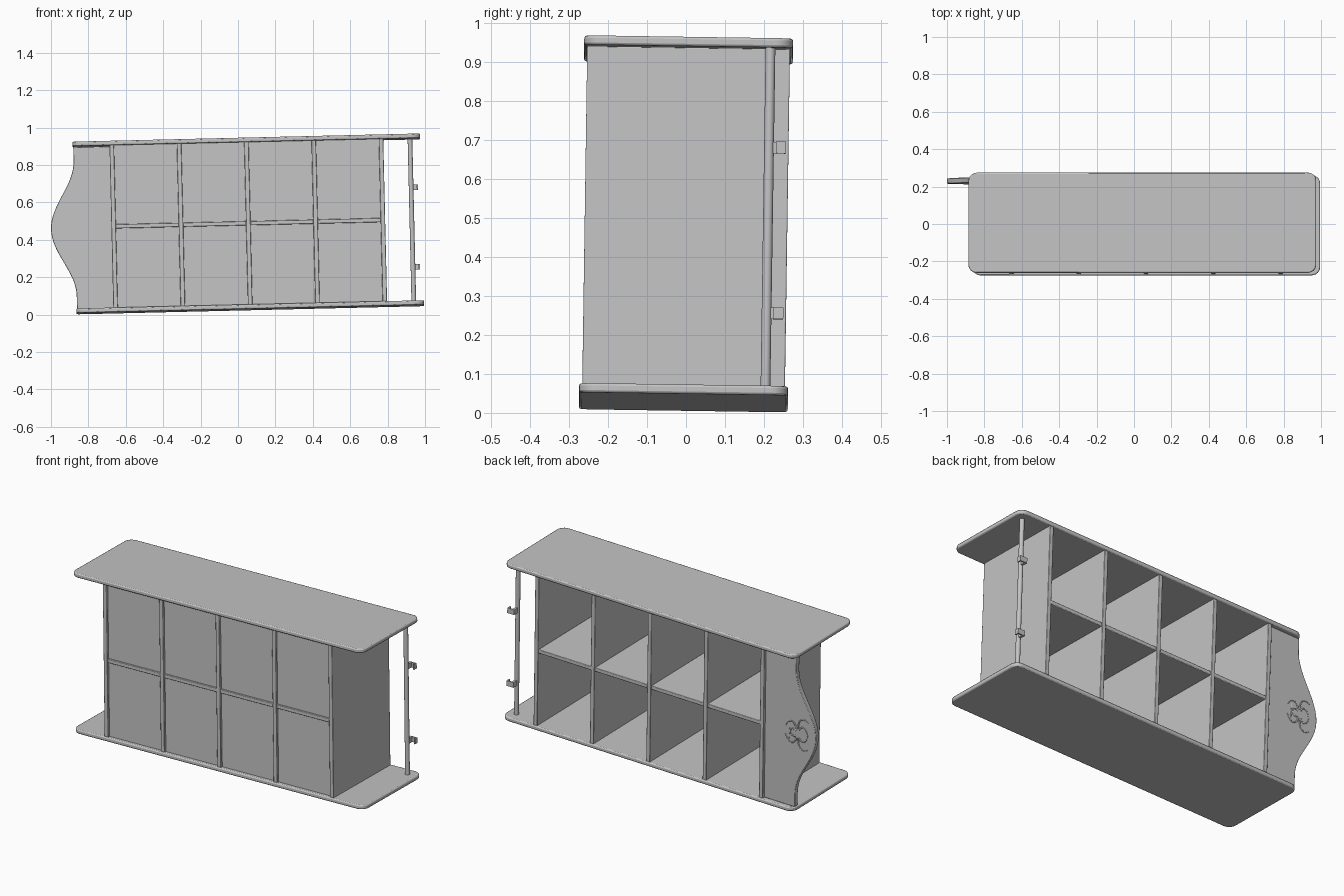
import bpy, bmesh, math
from mathutils import Matrix, Vector

cube = bpy.data.objects.get("Cube")
if cube:
    bpy.data.objects.remove(cube, do_unlink=True)

grey = bpy.data.materials.new("plain grey")
grey.use_nodes = True
COLOR = (0.55, 0.55, 0.55, 1)
grey.diffuse_color = COLOR
for node in grey.node_tree.nodes:
    if node.type == 'BSDF_PRINCIPLED':
        node.inputs["Base Color"].default_value = COLOR

# The whole unit leans slightly, so every part shares this placement
LEAN = (Matrix.Translation((0.055, 0, 0.485))
        @ Matrix.Rotation(math.radians(-0.85), 4, 'X')
        @ Matrix.Rotation(math.radians(-1.35), 4, 'Y'))

HALF_L, HALF_D, HALF_H = 0.93, 0.268, 0.458
THICK = 0.024
INNER = HALF_H - THICK
BAY = 0.36


def finish(name, bm, bevel=0.0):
    bmesh.ops.recalc_face_normals(bm, faces=bm.faces)
    mesh = bpy.data.meshes.new(name)
    bm.to_mesh(mesh)
    bm.free()
    obj = bpy.data.objects.new(name, mesh)
    bpy.context.collection.objects.link(obj)
    mesh.materials.append(grey)
    obj.matrix_world = LEAN
    if bevel:
        mod = obj.modifiers.new("soft edges", 'BEVEL')
        mod.width = bevel
        mod.segments = 2
        mod.limit_method = 'ANGLE'
    bpy.ops.object.select_all(action='DESELECT')
    obj.select_set(True)
    bpy.context.view_layer.objects.active = obj
    bpy.ops.object.shade_smooth_by_angle(angle=math.radians(35))
    return obj


def add_box(bm, lo, hi):
    lo, hi = Vector(lo), Vector(hi)
    size = hi - lo
    place = Matrix.Translation((lo + hi) / 2) @ Matrix.Diagonal((*size, 1))
    bmesh.ops.create_cube(bm, size=1, matrix=place)


def box(name, lo, hi, bevel=0.0):
    bm = bmesh.new()
    add_box(bm, lo, hi)
    return finish(name, bm, bevel)


def extrude(name, points, depth, bevel=0.0):
    bm = bmesh.new()
    face = bm.faces.new([bm.verts.new(p) for p in points])
    geom = bmesh.ops.extrude_face_region(bm, geom=[face])["geom"]
    verts = [g for g in geom if isinstance(g, bmesh.types.BMVert)]
    bmesh.ops.translate(bm, verts=verts, vec=depth)
    return finish(name, bm, bevel)


# Top and bottom boards with rounded corners
def board(name, z):
    r, steps, pts = 0.045, 6, []
    corners = ((1, 1), (-1, 1), (-1, -1), (1, -1))
    for i, (sx, sy) in enumerate(corners):
        for k in range(steps + 1):
            a = math.pi / 2 * (i + k / steps)
            pts.append((sx * (HALF_L - r) + r * math.cos(a),
                        sy * (HALF_D - r) + r * math.sin(a), z))
    extrude(name, pts, (0, 0, THICK), 0.006)


board("bottom_board", -HALF_H)
board("top_board", INNER)

# Upright walls and the middle shelf
WALL = 0.012
for i in range(5):
    x = (i - 2) * BAY
    name = "end_wall" if i in (0, 4) else "upright_divider"
    box(name, (x - WALL, -0.26, -INNER - 0.002), (x + WALL, 0.26, INNER + 0.002), 0.003)
for i in range(4):
    x = (i - 2) * BAY
    box("middle_shelf", (x + WALL, -0.257, -0.011), (x + BAY - WALL, 0.257, 0.011), 0.003)

# Thin panel closing the front of the bays, set slightly back
box("front_panel", (-2 * BAY, -0.247, -INNER), (2 * BAY, -0.237, INNER))

# Side wing with a bulging outer edge
outline = [(-2 * BAY, 0.216, INNER), (-2 * BAY, 0.216, -INNER), (-0.926, 0.216, -INNER)]
REACH, COUNT = 0.36, 32
for k in range(COUNT + 1):
    z = REACH * (2 * k / COUNT - 1)
    bulge = 0.5 * (1 + math.cos(math.pi * z / REACH))
    outline.append((-0.926 - 0.129 * bulge, 0.216, z))
outline.append((-0.926, 0.216, INNER))
extrude("side_wing", outline, (0, 0.028, 0), 0.003)


# Raised spray of curled strokes on the back of the wing
def stroke(side, index):
    curve = bpy.data.curves.new("carved_stroke", 'CURVE')
    curve.dimensions = '3D'
    curve.bevel_depth = 0.005
    curve.bevel_resolution = 1
    spline = curve.splines.new('POLY')
    steps = 8
    spline.points.add(steps)
    start = math.radians(20 + 38 * index)
    for k in range(steps + 1):
        t = k / steps
        a = start + 0.9 * t * t * (1 if index > 1 else -1)
        reach = 0.015 + (0.07 + 0.02 * (index in (1, 2))) * t
        spline.points[k].co = (-0.94 + 0.75 * reach * math.cos(a), 0.244,
                               side * (0.01 + 1.2 * reach * math.sin(a)), 1)
        spline.points[k].radius = 1 - 0.6 * t
    curve.materials.append(grey)
    obj = bpy.data.objects.new("carved_stroke", curve)
    bpy.context.collection.objects.link(obj)
    obj.matrix_world = LEAN


for side in (-1, 1):
    for index in range(4):
        stroke(side, index)

# Round hanging rail at the open end
RAIL_X, RAIL_Y = 0.875, 0.21
bm = bmesh.new()
bmesh.ops.create_cone(bm, cap_ends=True, segments=20, radius1=0.0125, radius2=0.0125,
                      depth=2 * INNER + 0.004, matrix=Matrix.Translation((RAIL_X, RAIL_Y, 0)))
finish("hanging_rail", bm)

# Bent strip hooks on the rail
for z in (-0.247, 0.178):
    bm = bmesh.new()
    lo, hi = z - 0.015, z + 0.015
    back, tip, t = RAIL_Y + 0.043, RAIL_X + 0.037, 0.007
    add_box(bm, (RAIL_X - t, RAIL_Y, lo), (RAIL_X + t, back, hi))
    add_box(bm, (RAIL_X - t, back - t, lo), (tip, back, hi))
    add_box(bm, (tip - t, back - 0.025, lo), (tip, back, hi))
    finish("rail_hook", bm)
